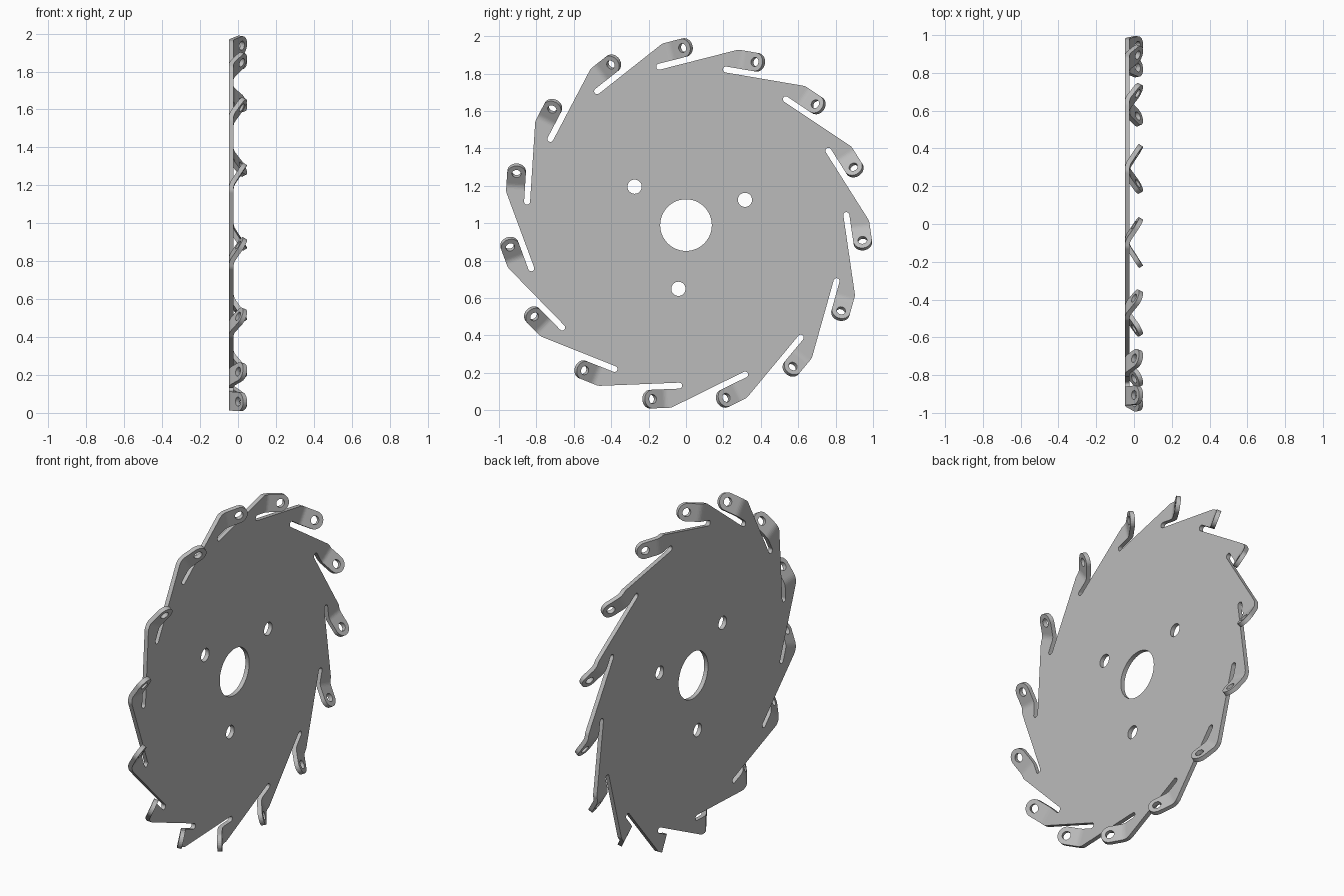
import bpy, bmesh
from math import sin, cos, pi, radians
from mathutils import Vector, Matrix

cube = bpy.data.objects.get("Cube")
if cube:
    bpy.data.objects.remove(cube)

TEETH = 15
STEP = 2 * pi / TEETH
BACK, HUB_Z, THICK = -0.048, 0.99, 0.025
SLOT = Vector((-0.143, 0.847))          # inner slot end, from the hub
SLOT_ANGLE = radians(14.3)
SLOT_R = 0.016
TAB_TOP, TAB_R = 0.116, 0.05
TAB_MID = TAB_TOP - TAB_R
FOLD, BEND_R, BEND = 0.06, 0.083, radians(33)
ARC_END = FOLD + BEND_R * BEND
HOLE_S = 0.171                          # tab hole, along the unfolded tab
BEND_STEPS = 5

bm = bmesh.new()


def place(k, s, n):
    """Unfolded tooth coordinates (along, across) to a bent point in space."""
    if s <= FOLD:
        u, h = s, 0
    else:
        a = min(s, ARC_END) - FOLD
        u = FOLD + BEND_R * sin(a / BEND_R)
        h = BEND_R * (1 - cos(a / BEND_R))
        rest = max(s - ARC_END, 0)
        u += rest * cos(BEND)
        h += rest * sin(BEND)
    p = SLOT + Matrix.Rotation(SLOT_ANGLE, 2) @ Vector((u, n))
    p = Matrix.Rotation(-k * STEP, 2) @ p
    return Vector((BACK + h, p.x, HUB_Z + p.y))


def arc(cx, cy, r, start, end, count):
    """Points along an arc, both ends included."""
    return [(cx + r * cos(start + (end - start) * i / count),
             cy + r * sin(start + (end - start) * i / count)) for i in range(count + 1)]


def circle(cx, cy, r, count):
    return arc(cx, cy, r, 0, 2 * pi, count)[:-1]


def fill(loops):
    """Fill an outline and its holes with faces."""
    edges = []
    for loop in loops:
        verts = [bm.verts.new(p) for p in loop]
        edges += [bm.edges.new((a, b)) for a, b in zip(verts, verts[1:] + verts[:1])]
    bmesh.ops.triangle_fill(bm, edges=edges, use_beauty=True, use_dissolve=False)


# Corner where the previous tooth's long edge meets the outer edge of a tab
prev_dir = Vector((cos(STEP), sin(STEP)))
to_frame = Matrix.Rotation(-SLOT_ANGLE, 2)
prev_start = to_frame @ (Matrix.Rotation(STEP, 2) @ SLOT - SLOT)
prev_start += Vector((sin(STEP), -cos(STEP))) * SLOT_R
corner = prev_start + prev_dir * ((TAB_TOP - prev_start.y) / prev_dir.y)
before, after = corner - prev_dir * 0.011, corner + Vector((0.011, 0))
rounded = [before * (1 - t) ** 2 + corner * 2 * t * (1 - t) + after * t ** 2
           for t in (0, 0.25, 0.5, 0.75, 1)]

# Flat disc with slots, centre bore and three bolt holes
outline = []
for k in range(TEETH):
    tooth = [tuple(p) for p in rounded]
    tooth += [(FOLD, TAB_TOP), (FOLD, SLOT_R)]
    tooth += arc(0, 0, SLOT_R, pi / 2, 3 * pi / 2, 8)
    outline += [place(k, s, n) for s, n in tooth]
holes = [circle(0, 0, 0.138, 64)]
for i in range(3):
    a = radians(23.2 + 120 * i)
    holes.append(circle(0.343 * cos(a), 0.343 * sin(a), 0.038, 32))
fill([outline] + [[Vector((BACK, y, HUB_Z + z)) for y, z in h] for h in holes])

# Bent tabs with rounded, drilled ends
for k in range(TEETH):
    rows = []
    for i in range(BEND_STEPS + 1):
        s = FOLD + (ARC_END - FOLD) * i / BEND_STEPS
        rows.append([bm.verts.new(place(k, s, n)) for n in (SLOT_R, TAB_TOP)])
    for a, b in zip(rows, rows[1:]):
        bm.faces.new((a[0], a[1], b[1], b[0]))
    end = [(ARC_END, SLOT_R)] + arc(HOLE_S, TAB_MID, TAB_R, -pi / 2, pi / 2, 16)
    end.append((ARC_END, TAB_TOP))
    hole = circle(HOLE_S, TAB_MID, 0.024, 24)
    fill([[place(k, s, n) for s, n in loop] for loop in (end, hole)])

bmesh.ops.remove_doubles(bm, verts=bm.verts, dist=0.0005)
bm.normal_update()
for f in bm.faces:
    if f.normal.x > 0:
        f.normal_flip()

mesh = bpy.data.meshes.new("toothed_disc")
bm.to_mesh(mesh)
bm.free()
disc = bpy.data.objects.new("toothed_disc", mesh)
bpy.context.collection.objects.link(disc)

# Sheet thickness
solid = disc.modifiers.new("sheet_thickness", 'SOLIDIFY')
solid.thickness = THICK
solid.offset = -1
solid.use_even_offset = True

# Plain metal colour
metal = bpy.data.materials.new("grey_metal")
metal.use_nodes = True
colour = (0.5, 0.5, 0.5, 1)
metal.diffuse_color = colour
metal.node_tree.nodes["Principled BSDF"].inputs["Base Color"].default_value = colour
mesh.materials.append(metal)
